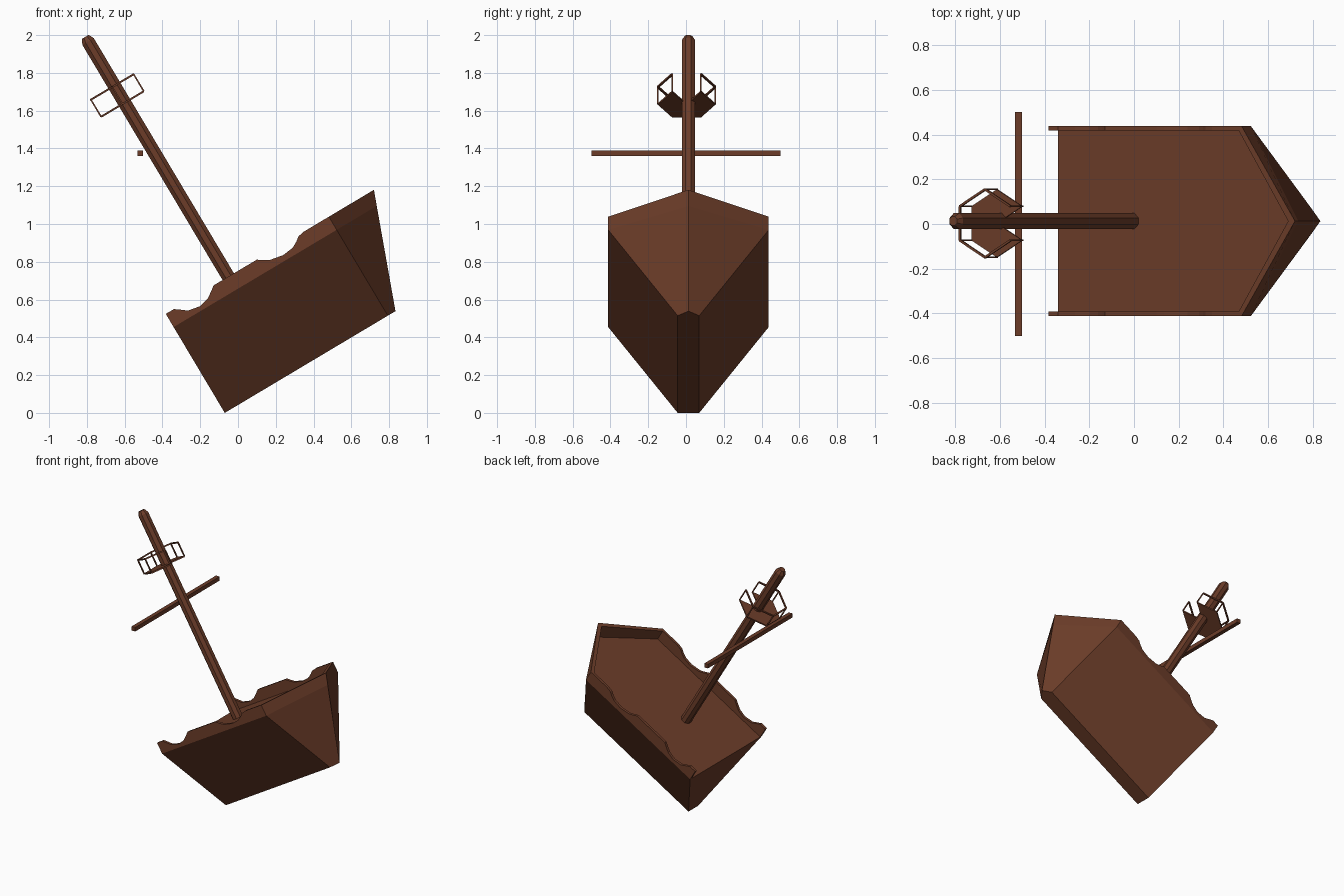
import bpy, bmesh, math
from mathutils import Matrix, Vector

cube = bpy.data.objects.get("Cube")
if cube:
    bpy.data.objects.remove(cube, do_unlink=True)

wood = bpy.data.materials.new("brown wood")
wood.use_nodes = True
wood.diffuse_color = (0.15, 0.046, 0.022, 1)
wood.node_tree.nodes["Principled BSDF"].inputs["Base Color"].default_value = wood.diffuse_color

# Ship frame: x runs along the keel to the bow, z along the mast; bow pitched up
SHIP = Matrix.Translation((-0.07, 0.013, 0)) @ Matrix.Rotation(math.radians(-30.8), 4, "Y")
DECK, TOP, HALF = 0.529, 0.61, 0.425


def finish(name, bm, frame=SHIP):
    bmesh.ops.recalc_face_normals(bm, faces=bm.faces)
    mesh = bpy.data.meshes.new(name)
    bm.to_mesh(mesh)
    bm.free()
    mesh.materials.append(wood)
    obj = bpy.data.objects.new(name, mesh)
    obj.matrix_world = frame
    bpy.context.collection.objects.link(obj)
    return obj


def loft(bm, rings):
    """Skin closed rings of points and cap both ends."""
    rows = [[bm.verts.new(p) for p in ring] for ring in rings]
    for a, b in zip(rows, rows[1:]):
        for i in range(len(a)):
            j = (i + 1) % len(a)
            bm.faces.new((a[i], a[j], b[j], b[i]))
    bm.faces.new(rows[0])
    bm.faces.new(rows[-1])


def beam(bm, a, b, width):
    """Square bar between two points."""
    a, b = Vector(a), Vector(b)
    turn = (b - a).to_track_quat("Z", "Y").to_matrix().to_4x4()
    size = Matrix.Diagonal((width, width, (b - a).length, 1))
    bmesh.ops.create_cube(bm, size=1, matrix=Matrix.Translation((a + b) / 2) @ turn @ size)


# Hull: V-shaped body with flat keel, closing to a pointed bow
bm = bmesh.new()


def section(u):
    return [(u, -0.057, 0), (u, 0.057, 0), (u, HALF, DECK), (u, -HALF, DECK)]


stern, shoulder = ([bm.verts.new(p) for p in section(u)] for u in (0, 1.005))
keel_tip = bm.verts.new((1.052, 0, 0))
bow_tip = bm.verts.new((1.252, 0, DECK))
bm.faces.new(stern)
for i in (0, 1, 3):
    j = (i + 1) % 4
    bm.faces.new((stern[i], stern[j], shoulder[j], shoulder[i]))
bm.faces.new((shoulder[0], shoulder[1], keel_tip))
bm.faces.new((shoulder[1], shoulder[2], bow_tip, keel_tip))
bm.faces.new((shoulder[3], shoulder[0], keel_tip, bow_tip))
bm.faces.new((stern[2], stern[3], shoulder[3], bow_tip, shoulder[2]))
finish("hull", bm)

# Bulwarks: thin walls with two worn dips, wrapping round the bow
wave = [(0, TOP), (0.05, TOP), (0.08, 0.588), (0.11, 0.565), (0.178, 0.552), (0.232, 0.566),
        (0.265, 0.588), (0.294, TOP), (0.561, TOP), (0.59, 0.59), (0.621, 0.573),
        (0.694, 0.559), (0.757, 0.567), (0.79, 0.585), (0.814, 0.603), (0.85, TOP)]
for side, name in ((1, "left_bulwark"), (-1, "right_bulwark")):
    bm = bmesh.new()
    out, inn = side * HALF, side * (HALF - 0.02)
    rings = [[(u, out, DECK), (u, out, w), (u, inn, w), (u, inn, DECK)] for u, w in wave]
    rings.append([(1.005, out, DECK), (1.005, out, TOP), (0.99, inn, TOP), (0.99, inn, DECK)])
    rings.append([(1.252, 0, DECK), (1.283, 0, TOP), (1.248, 0, TOP), (1.217, 0, DECK)])
    loft(bm, rings)
    finish(name, bm)

# Mast: octagonal pole with a bevelled tip
bm = bmesh.new()
MAST_U = 0.385
rings = []
for w, r in ((DECK - 0.02, 0.038), (2.06, 0.038), (2.088, 0.022)):
    angles = [math.radians(45 * k + 22.5) for k in range(8)]
    rings.append([(MAST_U + r * math.cos(a), r * math.sin(a), w) for a in angles])
loft(bm, rings)
finish("mast", bm)

# Yard: level crossbar beside the mast
bm = bmesh.new()
beam(bm, (-0.517, -0.5, 1.375), (-0.517, 0.5, 1.375), 0.03)
finish("yard", bm, Matrix.Identity(4))

# Lookout: hexagonal platform with one open sector, posts and rail
FLOOR, RAIL, RADIUS, CENTRE = 1.682, 1.787, 0.152, (0.372, -0.01)


def corner(k, w):
    a = math.radians(30 + 60 * k)
    return (CENTRE[0] + RADIUS * math.cos(a), CENTRE[1] + RADIUS * math.sin(a), w)


bm = bmesh.new()
loft(bm, [[(*CENTRE, w)] + [corner(k, w) for k in range(6)] for w in (FLOOR - 0.005, FLOOR + 0.005)])
finish("lookout_floor", bm)
bm = bmesh.new()
for k in range(6):
    beam(bm, corner(k, FLOOR), corner(k, RAIL), 0.008)
    if k < 5:
        beam(bm, corner(k, RAIL), corner(k + 1, RAIL), 0.01)
finish("lookout_railing", bm)
